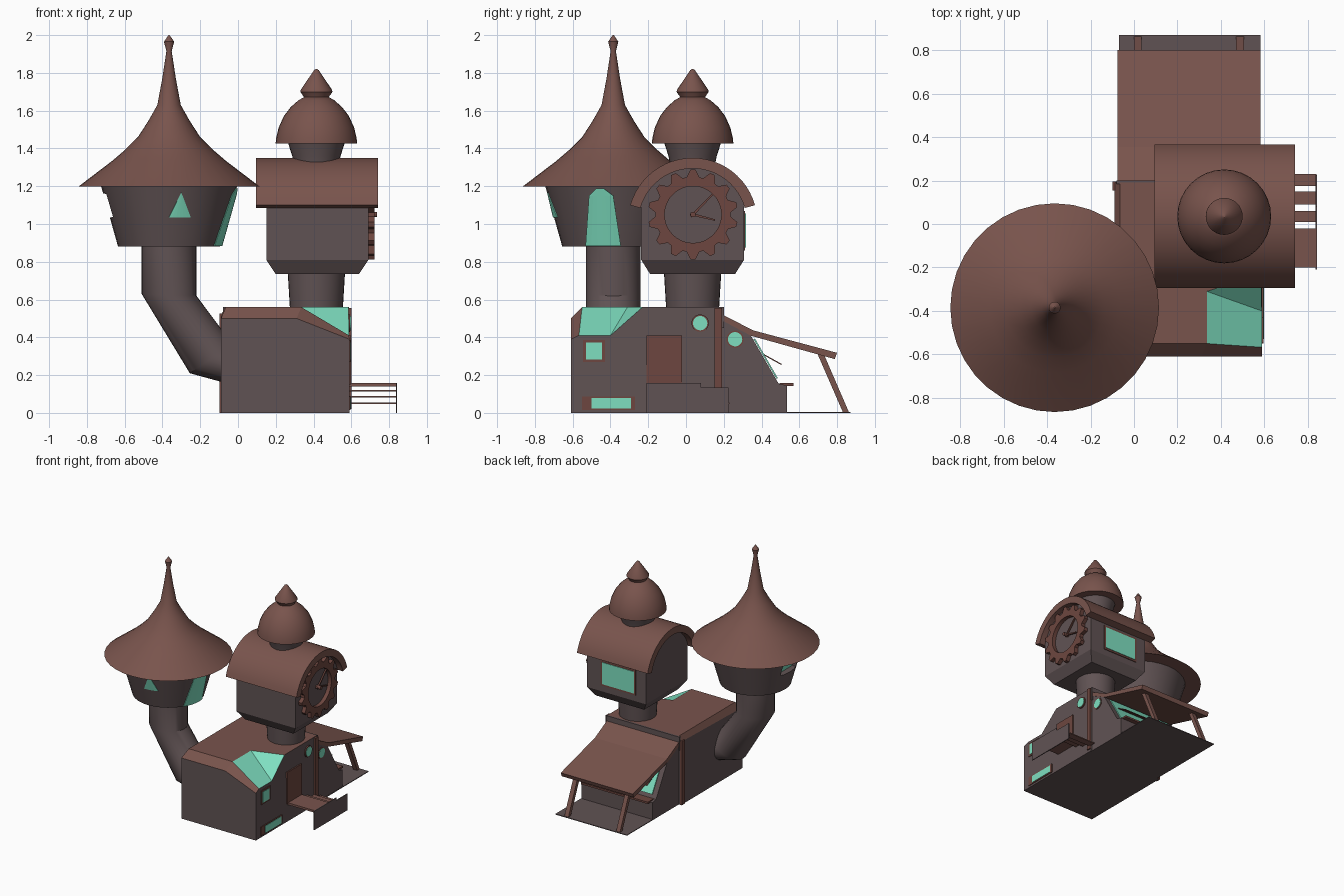
import bpy, bmesh, math
from math import sin, cos, pi, radians

if "Cube" in bpy.data.objects:
    bpy.data.objects.remove(bpy.data.objects["Cube"])


def material(name, rgb):
    m = bpy.data.materials.new(name)
    m.diffuse_color = (*rgb, 1)
    m.use_nodes = True
    m.node_tree.nodes["Principled BSDF"].inputs["Base Color"].default_value = m.diffuse_color
    return m


BROWN = material("roof brown", (0.190, 0.088, 0.073))
TRIM = material("trim brown", (0.155, 0.062, 0.050))
GREY = material("wall grey", (0.118, 0.086, 0.088))
TEAL = material("glass teal", (0.210, 0.740, 0.530))


def build(name, verts, faces, mats, index=None, smooth=False):
    me = bpy.data.meshes.new(name)
    me.from_pydata(verts, [], faces)
    mats = mats if isinstance(mats, list) else [mats]
    for m in mats:
        me.materials.append(m)
    if index:
        for p, i in zip(me.polygons, index):
            p.material_index = i
    bm = bmesh.new()
    bm.from_mesh(me)
    bmesh.ops.recalc_face_normals(bm, faces=bm.faces)
    bm.to_mesh(me)
    bm.free()
    ob = bpy.data.objects.new(name, me)
    bpy.context.collection.objects.link(ob)
    if smooth:
        soften(ob)
    return ob


def activate(ob):
    bpy.ops.object.select_all(action='DESELECT')
    ob.select_set(True)
    bpy.context.view_layer.objects.active = ob


def soften(ob):
    activate(ob)
    bpy.ops.object.shade_smooth_by_angle(angle=radians(32))


def loft(name, rings, mat, smooth=False):
    n = len(rings[0])
    verts = [v for r in rings for v in r]
    faces = [(k * n + i, k * n + (i + 1) % n, (k + 1) * n + (i + 1) % n, (k + 1) * n + i)
             for k in range(len(rings) - 1) for i in range(n)]
    faces += [tuple(range(n))[::-1], tuple(range(len(verts) - n, len(verts)))]
    return build(name, verts, faces, mat, smooth=smooth)


def lathe(name, cx, cy, profile, mat, n=32):
    return loft(name, [[(cx + r * cos(2 * pi * i / n), cy + r * sin(2 * pi * i / n), z)
                        for i in range(n)] for r, z in profile], mat, True)


def prism(name, poly, axis, a, b, mat, smooth=False):
    put = (lambda t, p: (t, *p)) if axis == 'x' else (lambda t, p: (p[0], t, p[1]))
    return loft(name, [[put(t, p) for p in poly] for t in (a, b)], mat, smooth)


def box(name, x0, x1, y0, y1, z0, z1, mat):
    return prism(name, [(y0, z0), (y1, z0), (y1, z1), (y0, z1)], 'x', x0, x1, mat)


def arc(cy, cz, r, a0, a1, n):
    return [(cy + r * cos(radians(a0 + (a1 - a0) * i / n)),
             cz + r * sin(radians(a0 + (a1 - a0) * i / n))) for i in range(n + 1)]


# Main house with bevelled roof edge and glazed corner
V = [(-.09, -.61, 0), (.59, -.61, 0), (.59, .19, 0), (-.09, .19, 0),
     (-.09, -.61, .50), (.31, -.61, .50), (.59, -.61, .39),
     (-.065, -.55, .56), (.335, -.55, .56), (.588, -.567, .41),
     (.588, -.40, .41), (.335, -.31, .56), (.585, -.23, .56),
     (.585, .19, .56), (-.065, .19, .56), (-.09, .19, .52)]
F = [(0, 3, 2, 1), (0, 1, 6, 5, 4), (1, 2, 13, 12, 10, 9, 6), (0, 4, 15, 3), (3, 15, 14, 13, 2),
     (4, 5, 8, 7), (5, 6, 9, 8), (4, 7, 14, 15), (7, 8, 11, 12, 13, 14),
     (8, 9, 10, 11), (11, 10, 12)]
build("main_house", V, F, [GREY, BROWN, TEAL], [0] * 5 + [1] * 4 + [2] * 2)

# Side door, windows and corner trims
box("side_door", .585, .597, -.21, -.02, .15, .41, TRIM)
box("upper_window_frame", .585, .596, -.545, -.43, .27, .385, TRIM)
box("upper_window_glass", .585, .599, -.53, -.445, .283, .372, TEAL)
box("lower_window_frame", .585, .596, -.55, -.27, .015, .088, TRIM)
box("lower_window_glass", .585, .599, -.50, -.29, .023, .08, TEAL)
for label, x, y, z in (("house", .588, .075, .475), ("annex", .578, .26, .39)):
    prism(label + "_porthole_frame", arc(y, z, .046, 0, 345, 23), 'x', x - .01, x + .006, TRIM)
    prism(label + "_porthole_glass", arc(y, z, .038, 0, 345, 23), 'x', x - .01, x + .009, TEAL)
box("right_trim", .58, .6, .152, .19, .02, .555, TRIM)
box("left_trim", -.098, -.08, .155, .195, 0, .525, TRIM)
box("roof_seam", -.08, .588, .185, .2, .45, .56, GREY)

# Porch deck, steps and side board
box("porch_deck", .59, .84, -.2, -.02, .14, .157, BROWN)
for y0, y1, z in ((.01, .06, .113), (.09, .15, .082), (.175, .23, .047)):
    box("porch_step", .59, .84, y0, y1, z, z + .008, BROWN)
prism("porch_side_board", [(-.21, 0), (.225, 0), (.225, .135), (.08, .135), (.08, .157), (-.21, .157)],
      'x', .836, .843, GREY)

# Rear annex with sloped glazing, roof, posts and floor
prism("annex_wall", [(.19, 0), (.535, 0), (.535, .145), (.49, .155), (.34, .415), (.19, .50)],
      'x', -.07, .58, GREY)
prism("annex_glass", [(.479, .18), (.486, .184), (.365, .394), (.358, .39)], 'x', -.03, .54, TEAL)
box("annex_sill", -.05, .56, .495, .57, .142, .157, TRIM)
prism("annex_flap", [(.41, .306), (.505, .253), (.505, .26), (.41, .313)], 'x', .0, .51, TRIM)
prism("annex_roof", [(.19, .49), (.345, .408), (.787, .285), (.80, .318), (.355, .437), (.19, .522)],
      'x', -.075, .583, BROWN)
for x0, x1 in ((0, .035), (.47, .507)):
    prism("roof_post", [(.695, .315), (.728, .315), (.862, .005), (.83, .005)], 'x', x0, x1, BROWN)
box("rear_floor", -.07, .583, .19, .87, 0, .006, GREY)

# Bent pipe carrying the round tower
TX, TY = -.365, -.385
rings = []
for (ax, az), (bx, bz) in (((-.51, .89), (-.22, .89)), ((-.51, .63), (-.22, .62)),
                           ((-.255, .21), (-.03, .365)), ((0, .14), (.04, .33))):
    ring = []
    for i in range(32):
        t, s = .5 + .5 * cos(2 * pi * i / 32), sin(2 * pi * i / 32)
        ring.append((ax + (bx - ax) * t, TY + .145 * s, az + (bz - az) * t))
    rings.append(ring)
loft("bent_pipe", rings, GREY, True)

# Round tower room with a recess cut in its left side
room = lathe("round_room", TX, TY, [(.27, .88), (.36, 1.2)], GREY)
cutter = prism("recess_cutter", [(-.63, 1.04), (-.80, 1.022), (-.80, 1.175), (-.69, 1.158)], 'y',
               TY - .1, TY + .1, GREY)
cutter.hide_render = True
mod = room.modifiers.new("recess", 'BOOLEAN')
mod.operation, mod.solver, mod.object = 'DIFFERENCE', 'EXACT', cutter
activate(room)
bpy.ops.object.modifier_apply(modifier="recess")
bpy.data.objects.remove(cutter)
soften(room)
prism("recess_glass", [(-.632, 1.045), (-.637, 1.043), (-.694, 1.155), (-.689, 1.157)], 'y',
      TY - .085, TY + .085, TEAL)


def cone_window(name, rows, side):
    """Glass patch hugging the room wall; rows are (height, left, right)."""
    n, verts = 6, []
    for z, u0, u1 in rows:
        r = .276 + .09 * (z - .88) / .32
        for i in range(n + 1):
            u = u0 + (u1 - u0) * i / n
            if side == 'right':
                verts.append((TX + math.sqrt(r * r - (u - TY) ** 2), u, z))
            else:
                verts.append((u, TY - math.sqrt(r * r - (u - TX) ** 2), z))
    w = n + 1
    faces = [(k * w + i, k * w + i + 1, (k + 1) * w + i + 1, (k + 1) * w + i)
             for k in range(len(rows) - 1) for i in range(n)]
    ob = build(name, verts, faces, TEAL)
    ob.modifiers.new("thickness", 'SOLIDIFY').thickness = .005
    return ob


cone_window("tall_window", [(.885, -.53, -.345), (1.15, -.512, -.385), (1.188, -.475, -.435)], 'right')
cone_window("triangle_window", [(1.035, -.365, -.25), (1.165, -.301, -.299)], 'front')

# Swept cone roof with finial
lathe("cone_roof", TX, TY, [(.48, 1.198), (.30, 1.335), (.23, 1.395), (.165, 1.46), (.11, 1.545),
                            (.062, 1.63), (.036, 1.77), (.014, 1.915), (.027, 1.965), (.003, 2.0)],
      BROWN, 36)

# Clock tower neck and block
CX, CY = .415, .035
lathe("clock_neck", CX, CY, [(.14, .55), (.152, .75)], GREY)
loft("clock_block", [[(x0, y0, z), (x1, y0, z), (x1, y1, z), (x0, y1, z)] for x0, x1, y0, y1, z in
                     ((.20, .64, -.19, .26, .735), (.15, .69, -.237, .307, .81),
                      (.15, .69, -.237, .307, 1.10))], GREY)
prism("clock_gable", [(CY - .27, 1.05), (CY + .27, 1.05)] + arc(CY, 1.007, .292, 21, 159, 20),
      'x', .15, .69, GREY)
prism("barrel_roof", arc(CY, 1.007, .343, 15.7, 164.3, 24) + arc(CY, 1.007, .287, 164.3, 15.7, 24),
      'x', .095, .74, BROWN, True)
box("clock_window_frame", .24, .56, .30, .313, .86, 1.07, TRIM)
box("clock_window_glass", .255, .545, .30, .317, .875, 1.055, TEAL)

# Gear shaped clock ring
TEETH, GY, GZ = 14, .037, 1.05
N = TEETH * 4
gear = []
for x in (.685, .722):
    for outer in (True, False):
        for i in range(N):
            a = pi / 2 + 2 * pi * (i - .5) / N
            r = .15 if not outer else (.238 if i % 4 < 2 else .2)
            gear.append((x, GY + r * cos(a), GZ + r * sin(a)))
faces = []
for i in range(N):
    j = (i + 1) % N
    for a, b in ((0, 1), (1, 3), (3, 2), (2, 0)):
        faces.append((a * N + i, a * N + j, b * N + j, b * N + i))
build("clock_gear", gear, faces, TRIM)

# Clock hands and hub
for name, ang, length in (("minute_hand", 46, .18), ("hour_hand", -14, .12)):
    c, s = cos(radians(ang)), sin(radians(ang))
    prism(name, [(GY + c * u - s * v, GZ + s * u + c * v)
                 for u, v in ((-.015, -.007), (length, -.004), (length, .004), (-.015, .007))],
          'x', .70, .712, TRIM)
prism("clock_hub", arc(GY, GZ, .014, 0, 330, 11), 'x', .685, .735, TRIM)

# Lantern dome
lathe("dome_neck", CX, CY, [(.12, 1.32), (.128, 1.36), (.152, 1.435)], GREY)
lathe("dome", CX, CY, [(.216, 1.425), (.213, 1.455), (.20, 1.51), (.172, 1.572), (.135, 1.62),
                       (.095, 1.655), (.065, 1.672)], BROWN)
lathe("dome_finial", CX, CY, [(.062, 1.66), (.068, 1.675), (.085, 1.70), (.083, 1.71), (.012, 1.815),
                              (.004, 1.82)], BROWN)
